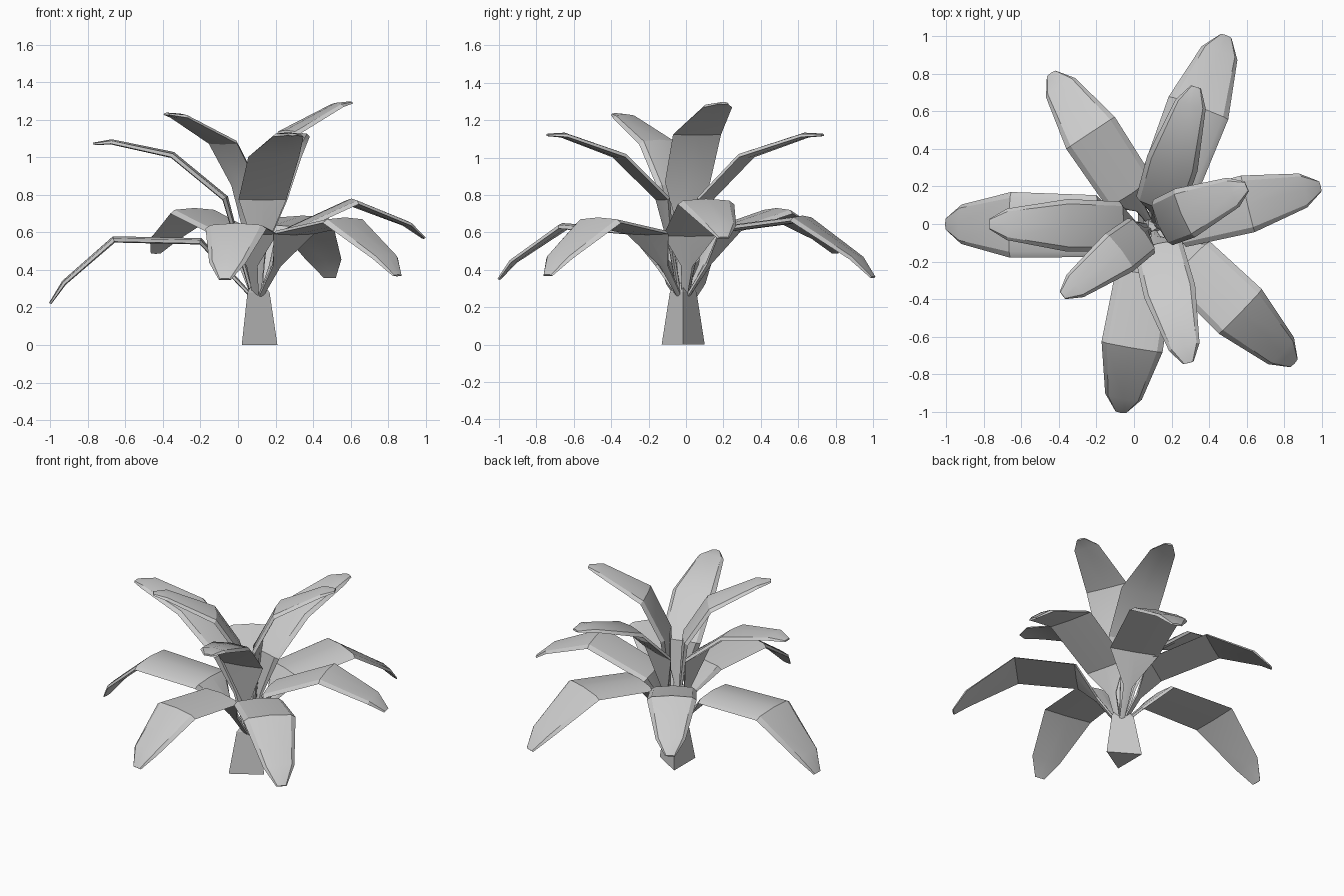
import bpy, bmesh
from mathutils import Vector

cube = bpy.data.objects.get("Cube")
if cube:
    bpy.data.objects.remove(cube)

material = bpy.data.materials.new("plain_grey")
material.use_nodes = True
grey = (0.6, 0.6, 0.6, 1)
material.diffuse_color = grey
material.node_tree.nodes["Principled BSDF"].inputs["Base Color"].default_value = grey


def loft(name, rings, smooth_angle=None):
    """Bridge a list of equal-sized closed rings and cap both ends."""
    bm = bmesh.new()
    loops = [[bm.verts.new(point) for point in ring] for ring in rings]
    for lower, upper in zip(loops, loops[1:]):
        for i in range(len(lower)):
            j = (i + 1) % len(lower)
            bm.faces.new((lower[i], lower[j], upper[j], upper[i]))
    bm.faces.new(loops[0])
    bm.faces.new(loops[-1])
    bmesh.ops.recalc_face_normals(bm, faces=bm.faces)
    mesh = bpy.data.meshes.new(name)
    bm.to_mesh(mesh)
    bm.free()
    mesh.materials.append(material)
    obj = bpy.data.objects.new(name, mesh)
    bpy.context.collection.objects.link(obj)
    if smooth_angle:
        bpy.ops.object.select_all(action='DESELECT')
        obj.select_set(True)
        bpy.context.view_layer.objects.active = obj
        bpy.ops.object.shade_smooth_by_angle(angle=smooth_angle)
    return obj


# Trunk: tapered three-sided post
centre = Vector((0.1, -0.015, 0))
corners = [Vector((-0.08, -0.115, 0)), Vector((0.11, 0, 0)), Vector((-0.08, 0.115, 0))]
loft("trunk", [[centre + c * scale + Vector((0, 0, z)) for c in corners]
               for z, scale in ((0, 1), (0.28, 0.62), (0.33, 0.3))])


# Leaf: thin stem widening into a bent blade with a lens-shaped section
def leaf(name, tip, elbow, knee, width):
    out = Vector((tip[0], tip[1], 0)) - centre
    reach = out.length
    out.normalize()
    up = Vector((0, 0, 1))
    side = up.cross(out)
    end = Vector((reach, tip[2]))
    elbow, knee = Vector(elbow), Vector(knee)
    root = Vector((0.02, 0.25))
    stem = root.lerp(elbow, 0.5)
    shoulder = knee.lerp(end, 0.75) + Vector((0.01, 0.025))
    path = [root, stem, elbow, knee, shoulder, end]
    spread = [0.015, 0.03, width * 0.94, width, width * 0.6, width * 0.2]
    depth = [0.6, 0.7, 1, 1, 0.8, 0.4]
    rings = []
    for i, (point, w, d) in enumerate(zip(path, spread, depth)):
        along = path[min(i + 1, 5)] - path[max(i - 1, 0)]
        normal = (up * along.x - out * along.y).normalized()
        middle = centre + out * point.x + up * point.y
        section = [(-1, -0.01), (-0.82, 0.01), (0, 0.02), (0.82, 0.01), (1, -0.01), (0, -0.015)]
        rings.append([middle + side * s * w + normal * h * d for s, h in section])
    loft(name, rings, 0.5)


# Tip position, then elbow and knee as (distance out, height), then half width
low_leaves = [
    ((-1, 0, 0.22), (0.3, 0.55), (0.76, 0.56), 0.175),
    ((-0.44, 0.8, 0.49), (0.22, 0.6), (0.6, 0.71), 0.155),
    ((0.49, 1, 0.36), (0.27, 0.62), (0.68, 0.67), 0.17),
    ((0.99, 0.2, 0.57), (0.14, 0.59), (0.52, 0.76), 0.155),
    ((0.85, -0.74, 0.37), (0.27, 0.6), (0.65, 0.66), 0.165),
    ((-0.07, -1, 0.35), (0.26, 0.6), (0.65, 0.63), 0.165),
]
high_leaves = [
    ((-0.77, 0, 1.07), (0.17, 0.78), (0.45, 1.01), 0.14),
    ((0.33, 0.73, 1.12), (0.12, 0.78), (0.35, 1.01), 0.14),
    ((0.6, 0.2, 1.29), (0.05, 0.87), (0.18, 1.13), 0.14),
    ((0.29, -0.74, 1.12), (0.11, 0.78), (0.35, 1.01), 0.14),
    ((-0.38, -0.38, 1.23), (0.07, 0.85), (0.22, 1.08), 0.125),
]
for group, leaves in (("low_leaf", low_leaves), ("high_leaf", high_leaves)):
    for number, spec in enumerate(leaves, 1):
        leaf(f"{group}_{number}", *spec)
